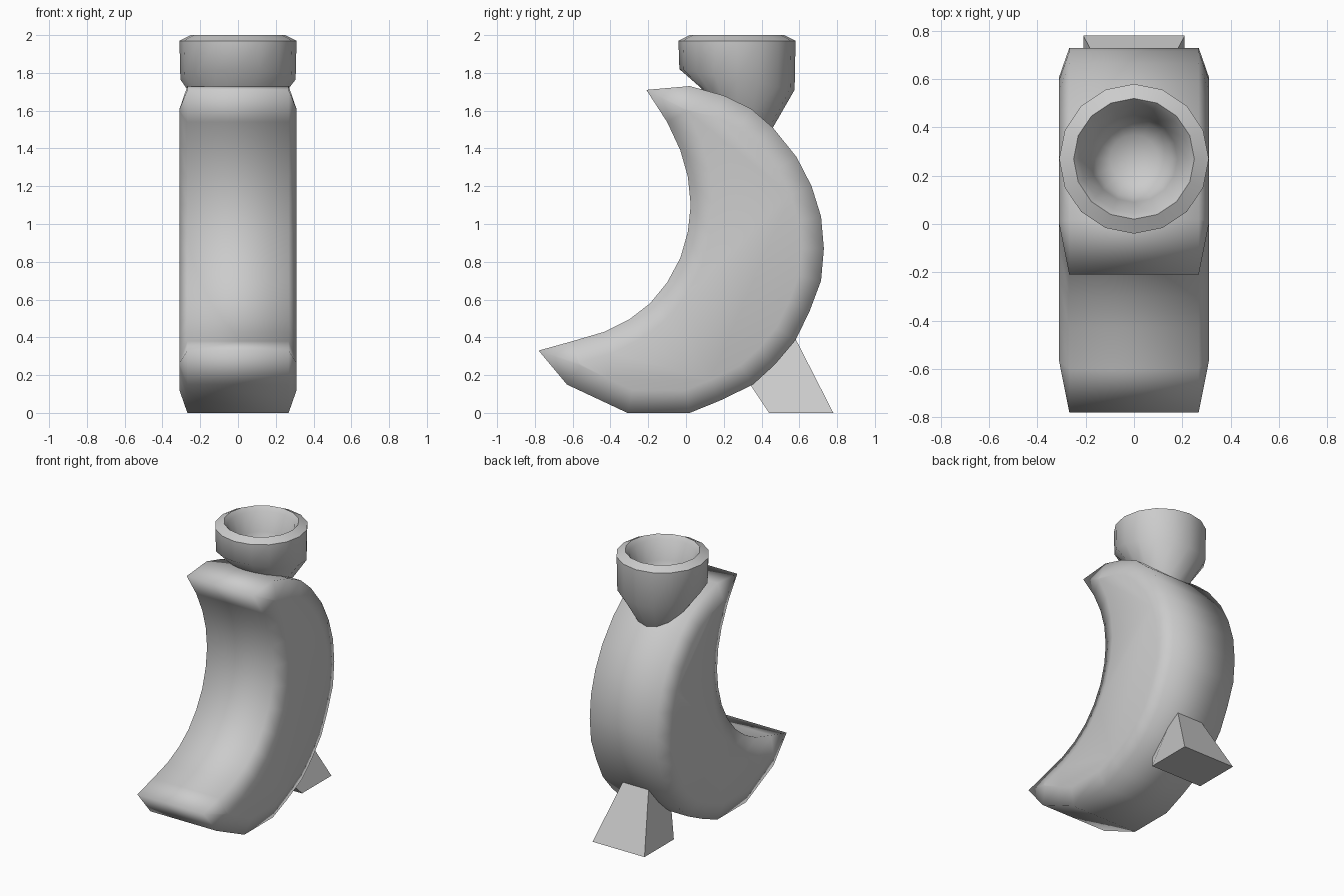
import bpy, bmesh
from math import sin, cos, pi, radians

if "Cube" in bpy.data.objects:
    bpy.data.objects.remove(bpy.data.objects["Cube"])


def finish(name, bm, angle):
    bmesh.ops.recalc_face_normals(bm, faces=bm.faces)
    mesh = bpy.data.meshes.new(name)
    bm.to_mesh(mesh)
    bm.free()
    obj = bpy.data.objects.new(name, mesh)
    bpy.context.collection.objects.link(obj)
    bpy.ops.object.select_all(action='DESELECT')
    obj.select_set(True)
    bpy.context.view_layer.objects.active = obj
    bpy.ops.object.shade_smooth_by_angle(angle=radians(angle))
    return obj


# Crescent body: side outline (y, z), extruded across x with bulging side panels
outline = [
    (-.78, .33), (-.63, .15), (-.47, .075), (-.31, 0), (.02, 0), (.18, .065),
    (.355, .15), (.47, .255), (.58, .385), (.655, .54), (.715, .70), (.73, .87),
    (.715, 1.04), (.665, 1.20), (.585, 1.355), (.46, 1.51), (.345, 1.61),
    (.20, 1.68), (.02, 1.73), (-.21, 1.71),
    (-.10, 1.54), (-.03, 1.39), (.01, 1.25), (.025, 1.10), (.01, .96),
    (-.03, .82), (-.10, .69), (-.19, .58), (-.30, .495), (-.43, .43), (-.60, .38)]
half = 0.268
bm = bmesh.new()
left, right = [[bm.verts.new((x, y, z)) for y, z in outline] for x in (-half, half)]
n = len(outline)
for i in range(n):
    j = (i + 1) % n
    bm.faces.new((left[i], left[j], right[j], right[i]))
caps = [bm.faces.new(left), bm.faces.new(right)]
bmesh.ops.recalc_face_normals(bm, faces=bm.faces)
for cap in caps:
    bmesh.ops.inset_region(bm, faces=[cap], thickness=0.12, use_even_offset=True)
    for v in cap.verts:
        v.co.x = 0.31 if v.co.x > 0 else -0.31
finish("crescent_body", bm, 75)

# Cup: rings of (radius, height, slant along y), hollow at the top
cy, sides = 0.27, 16
rings = [(.15, 1.50, -.5), (.19, 1.615, -.55), (.305, 1.765, -.18), (.31, 1.97, 0),
         (.25, 2.0, 0), (.225, 1.97, 0), (.18, 1.84, 0), (.16, 1.77, 0), (.10, 1.72, 0)]
bm = bmesh.new()
loops = []
for r, z, slant in rings:
    loops.append([bm.verts.new((r * cos(2 * pi * k / sides), cy + r * sin(2 * pi * k / sides),
                                z + slant * r * sin(2 * pi * k / sides)))
                  for k in range(sides)])
for a, b in zip(loops, loops[1:]):
    for k in range(sides):
        m = (k + 1) % sides
        bm.faces.new((a[k], a[m], b[m], b[k]))
bm.faces.new(loops[0])
centre = bm.verts.new((0, cy, 1.70))
for k in range(sides):
    bm.faces.new((loops[-1][k], loops[-1][(k + 1) % sides], centre))
finish("cup", bm, 60)

# Rear foot: wide rectangular base tapering up into the body
sections = [[(.21, .44, 0), (.21, .78, 0)], [(.085, .30, .21), (.085, .545, .46)]]
bm = bmesh.new()
base, top = [[bm.verts.new(p) for p in
              ((-w, y0, z0), (w, y0, z0), (w, y1, z1), (-w, y1, z1))]
             for (w, y0, z0), (_, y1, z1) in sections]
bm.faces.new(base)
bm.faces.new(top)
for k in range(4):
    m = (k + 1) % 4
    bm.faces.new((base[k], base[m], top[m], top[k]))
finish("rear_foot", bm, 30)
